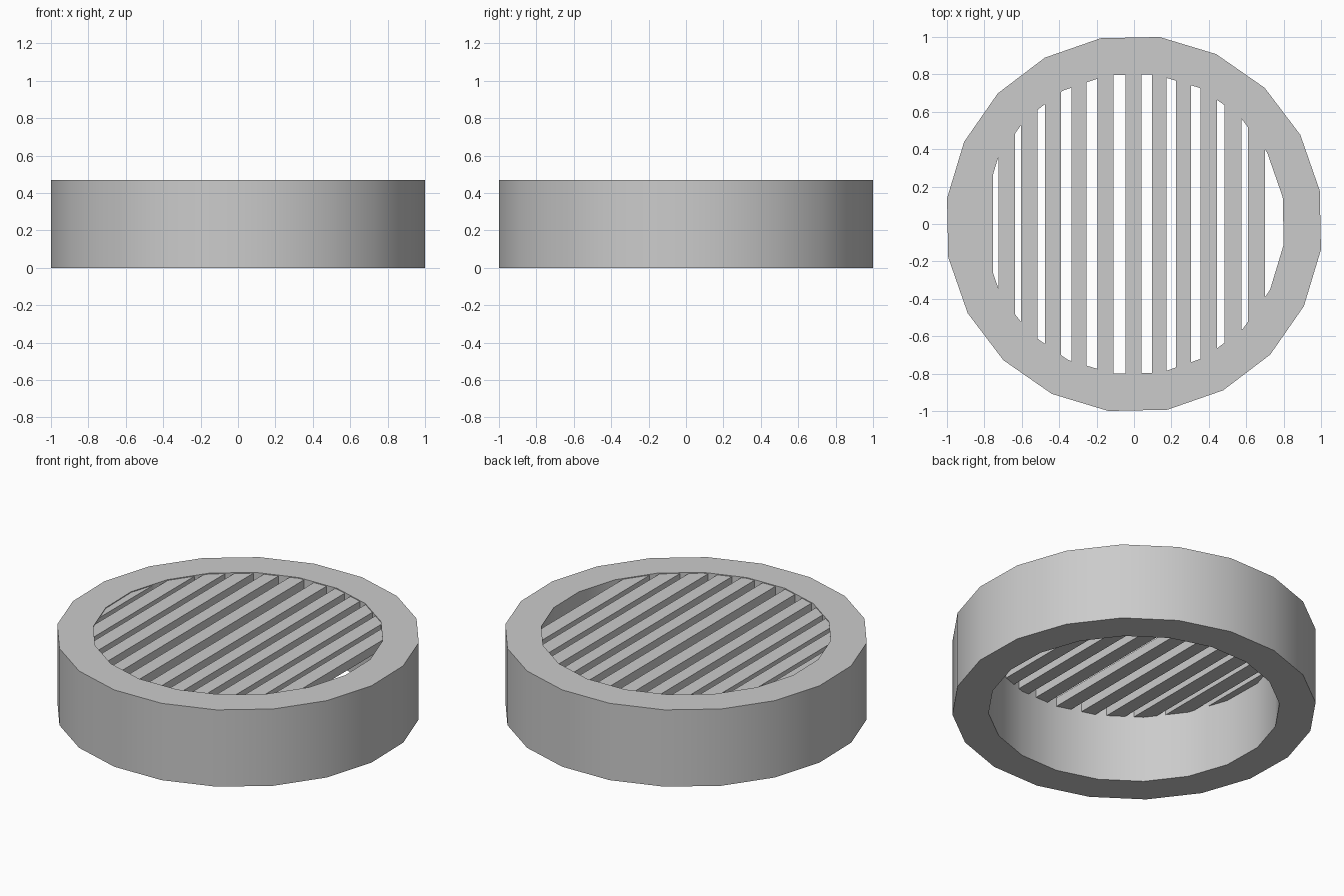
import bpy, bmesh, math

if "Cube" in bpy.data.objects:
    bpy.data.objects.remove(bpy.data.objects["Cube"])

SIDES, TURN = 20, math.radians(10.2)
R_OUT, R_IN, HEIGHT = 1.009, 0.808, 0.47
SLAT_TOP, SLAT_BOTTOM = 0.465, 0.41


def make_object(name, bm):
    bmesh.ops.recalc_face_normals(bm, faces=bm.faces)
    mesh = bpy.data.meshes.new(name)
    bm.to_mesh(mesh)
    bm.free()
    obj = bpy.data.objects.new(name, mesh)
    bpy.context.collection.objects.link(obj)
    return obj


# Outer ring: rectangular section swept round 20 sides
bm = bmesh.new()
section = [(R_OUT, 0), (R_OUT, HEIGHT), (R_IN, HEIGHT), (R_IN, 0)]
loops = []
for i in range(SIDES):
    a = TURN + math.tau * i / SIDES
    loops.append([bm.verts.new((r * math.cos(a), r * math.sin(a), z)) for r, z in section])
for i in range(SIDES):
    p, q = loops[i], loops[(i + 1) % SIDES]
    for j in range(4):
        k = (j + 1) % 4
        bm.faces.new((p[j], q[j], q[k], p[k]))
ring = make_object("ring", bm)
bpy.context.view_layer.objects.active = ring
ring.select_set(True)
bpy.ops.object.shade_smooth_by_angle(angle=math.radians(30))

# Grille slats: x range of each bar, ends tucked into the ring wall
slats = [(-.845, -.755), (-.725, -.635), (-.605, -.515), (-.475, -.39),
         (-.335, -.255), (-.195, -.11), (-.045, .04), (.095, .175),
         (.225, .305), (.355, .445), (.485, .575), (.61, .70)]
for n, (x0, x1) in enumerate(slats, 1):
    half = math.sqrt(0.83 ** 2 - min(abs(x0), abs(x1)) ** 2)
    bm = bmesh.new()
    bmesh.ops.create_cube(bm, size=1)
    bmesh.ops.scale(bm, vec=(x1 - x0, 2 * half, SLAT_TOP - SLAT_BOTTOM), verts=bm.verts)
    bmesh.ops.translate(bm, vec=((x0 + x1) / 2, 0, (SLAT_TOP + SLAT_BOTTOM) / 2), verts=bm.verts)
    make_object(f"grille_slat_{n}", bm)
